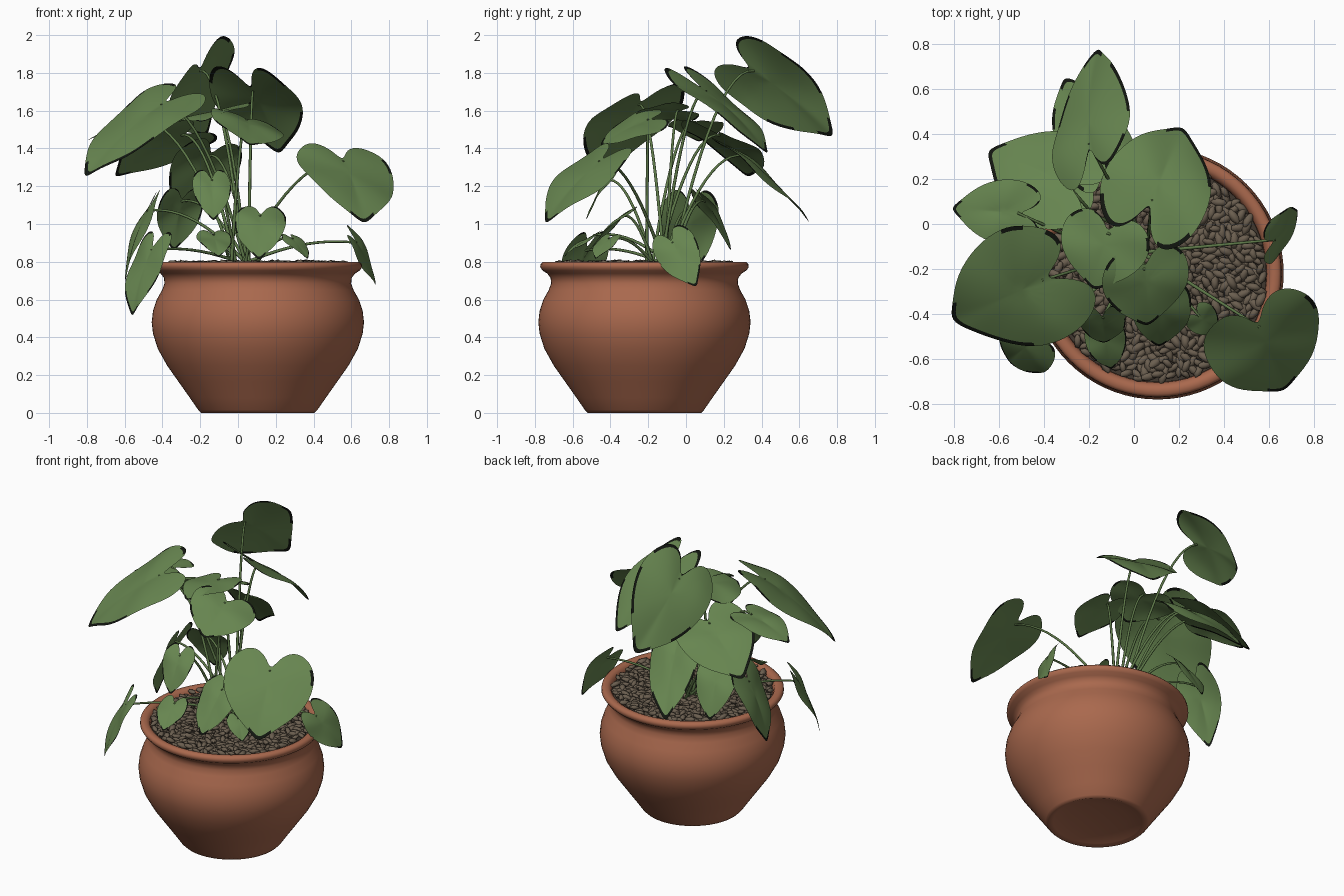
import bpy, bmesh, math, random
from mathutils import Vector, Matrix, Euler

random.seed(4)
if "Cube" in bpy.data.objects:
    bpy.data.objects.remove(bpy.data.objects["Cube"])


def material(name, rgb):
    mat = bpy.data.materials.new(name)
    mat.use_nodes = True
    mat.diffuse_color = (*rgb, 1)
    bsdf = mat.node_tree.nodes["Principled BSDF"]
    bsdf.inputs["Base Color"].default_value = (*rgb, 1)
    bsdf.inputs["Roughness"].default_value = 0.8
    return mat


terracotta = material("terracotta", (0.40, 0.14, 0.075))
leaf_green = material("leaf green", (0.135, 0.235, 0.08))
edge_black = material("withered edge black", (0.006, 0.008, 0.005))
stem_green = material("stem green", (0.11, 0.19, 0.065))
pebble_brown = material("pebble brown", (0.145, 0.112, 0.078))
soil_brown = material("soil brown", (0.05, 0.038, 0.028))

POT = Vector((0.105, -0.22, 0))
ROOT = Vector((0.04, -0.13, 0.76))


def add_mesh(name, bm, mats, location=(0, 0, 0)):
    mesh = bpy.data.meshes.new(name)
    bm.to_mesh(mesh)
    bm.free()
    for mat in mats:
        mesh.materials.append(mat)
    obj = bpy.data.objects.new(name, mesh)
    obj.location = location
    bpy.context.collection.objects.link(obj)
    return obj


def smooth(obj, degrees):
    bpy.ops.object.select_all(action='DESELECT')
    obj.select_set(True)
    bpy.context.view_layer.objects.active = obj
    bpy.ops.object.shade_smooth_by_angle(angle=math.radians(degrees))


# Pot: a lathed profile with a hollow foot, round belly and flared rim
def lathe(name, profile, mat):
    bm = bmesh.new()
    verts = [bm.verts.new((r, 0, z)) for r, z in profile]
    edges = [bm.edges.new(pair) for pair in zip(verts, verts[1:])]
    bmesh.ops.spin(bm, geom=verts + edges, cent=(0, 0, 0), axis=(0, 0, 1),
                   angle=math.tau, steps=72)
    bmesh.ops.remove_doubles(bm, verts=bm.verts, dist=0.0005)
    bmesh.ops.recalc_face_normals(bm, faces=bm.faces)
    smooth(add_mesh(name, bm, [mat], POT), 65)


lathe("pot", [
    (0, 0.035), (0.18, 0.028), (0.27, 0.01), (0.3, 0), (0.315, 0.015), (0.36, 0.08),
    (0.42, 0.165), (0.48, 0.25), (0.53, 0.34), (0.555, 0.42), (0.562, 0.48),
    (0.555, 0.54), (0.535, 0.6), (0.507, 0.65), (0.494, 0.685), (0.497, 0.715),
    (0.515, 0.738), (0.54, 0.754), (0.552, 0.772), (0.55, 0.788), (0.538, 0.799),
    (0.515, 0.8), (0.497, 0.79), (0.487, 0.765), (0.48, 0.7)], terracotta)
lathe("soil", [(0, 0.765), (0.485, 0.765)], soil_brown)

# Gravel: a layer of long tumbled pebbles
bm = bmesh.new()
for i in range(720):
    radius = 0.475 * math.sqrt((i + 0.5) / 720)
    spot = Matrix.Rotation(i * 2.39996, 4, 'Z') @ Vector((radius, 0, 0))
    spot.z = random.uniform(0.77, 0.793)
    turn = Euler((random.uniform(-0.5, 0.5), random.uniform(-0.4, 0.4),
                  random.uniform(0, math.tau)))
    size = random.uniform(0.85, 1.25)
    scale = Matrix.Diagonal((0.036 * size, 0.018 * size, 0.014 * size, 1))
    bmesh.ops.create_icosphere(
        bm, subdivisions=1, radius=1,
        matrix=Matrix.Translation(spot) @ turn.to_matrix().to_4x4() @ scale)
smooth(add_mesh("gravel", bm, [pebble_brown], POT), 70)

# Stems: one thin tube curve, one spline for each leaf
stems = bpy.data.curves.new("stems", 'CURVE')
stems.dimensions = '3D'
stems.bevel_depth = 0.008
stems.bevel_resolution = 2
stems.use_fill_caps = True
stems.materials.append(stem_green)
stems_obj = bpy.data.objects.new("stems", stems)
bpy.context.collection.objects.link(stems_obj)


def add_stem(end):
    start = ROOT + Vector((random.uniform(-0.08, 0.08), random.uniform(-0.08, 0.08), 0))
    control = start.lerp(end, 0.55)
    control.z = end.z + 0.04
    spline = stems.splines.new('POLY')
    spline.points.add(12)
    for i, point in enumerate(spline.points):
        t = i / 12
        place = start.lerp(control, t).lerp(control.lerp(end, t), t)
        point.co = (*place, 1)
        point.radius = 1.15 - 0.4 * t


# Leaves: heart-shaped sheets, arched along the midrib, wavy, with withered edges
HALF = [(0.86, 0.11), (0.65, 0.32), (0.38, 0.46), (0.1, 0.5), (-0.12, 0.46),
        (-0.28, 0.34), (-0.32, 0.2), (-0.2, 0.07)]
OUTLINE = [(1, 0)] + HALF + [(0, 0)] + [(u, -v) for u, v in reversed(HALF)]


def leaf(name, base, tip, width, roll=0, lobe=1):
    base, tip = Vector(base), Vector(tip)
    along = tip - base
    length = along.length
    flat = along.cross(Vector((0, 0, 1))).normalized()
    up = flat.cross(along).normalized()
    angle = math.radians(roll)
    side = flat * math.cos(angle) + up * math.sin(angle)
    normal = side.cross(along).normalized()
    phase = random.uniform(0, math.tau)

    def place(u, v):
        lift = 0.2 * u * (1 - u) + 0.12 * abs(v) - 0.35 * v * v
        lift += 0.1 * abs(v) * math.sin(7 * u + phase + 3 * v)
        reach = u * lobe if u < 0 else u
        return base + along * reach + side * (v * width) + normal * (lift * length)

    bm = bmesh.new()
    hub = bm.verts.new(place(0.2, 0))
    rings = [[bm.verts.new(place(0.2 + (u - 0.2) * k, v * k)) for u, v in OUTLINE]
             for k in (0.35, 0.7, 0.98, 1)]
    count = len(OUTLINE)
    for i in range(count):
        j = (i + 1) % count
        bm.faces.new((hub, rings[0][i], rings[0][j]))
        for inner, outer in zip(rings, rings[1:]):
            face = bm.faces.new((inner[i], outer[i], outer[j], inner[j]))
        # The tip always withers, the rest of the edge in patches
        if i in (0, count - 1) or random.random() < 0.35:
            face.material_index = 1
    bmesh.ops.recalc_face_normals(bm, faces=bm.faces)
    if sum(f.normal.dot(normal) for f in bm.faces) < 0:
        bmesh.ops.reverse_faces(bm, faces=bm.faces)
    obj = add_mesh(name, bm, [leaf_green, edge_black])
    smooth(obj, 80)
    subdivision = obj.modifiers.new("soft outline", 'SUBSURF')
    subdivision.levels = subdivision.render_levels = 2
    add_stem(base)


# Tall leaves of the crown
leaf("back_top_leaf", (-0.2, 0.36, 1.81), (-0.16, 0.79, 1.45), 0.5, 52)
leaf("back_crown_leaf", (0.08, 0.11, 1.7), (0.22, 0.44, 1.36), 0.5, 0, 1.5)
leaf("back_right_leaf", (-0.3, 0.18, 1.47), (-0.66, 0.33, 1.24), 0.48, -18)
leaf("back_low_leaf", (-0.15, 0.3, 1.36), (-0.31, 0.66, 0.99), 0.36, -18)
leaf("large_right_leaf", (-0.41, -0.25, 1.63), (-0.82, -0.43, 1.23), 0.58, 12)
leaf("far_right_leaf", (-0.52, 0.05, 1.54), (-0.82, 0.07, 1.43), 0.3)
leaf("middle_crown_leaf", (-0.12, -0.04, 1.6), (-0.18, -0.3, 1.54), 0.42, -12)
leaf("front_crown_leaf", (0.05, -0.2, 1.55), (0.06, -0.46, 1.41), 0.42, 18)
leaf("large_left_leaf", (0.56, -0.46, 1.33), (0.67, -0.75, 0.99), 0.56, 8)

# Low leaves hanging over the rim
leaf("right_hanging_leaf", (-0.48, 0.02, 1.07), (-0.6, 0, 0.68), 0.32)
leaf("front_hanging_leaf", (-0.46, -0.53, 0.86), (-0.56, -0.61, 0.5), 0.29)
leaf("left_hanging_leaf", (0.63, -0.07, 0.9), (0.73, 0.06, 0.66), 0.24, -60)

# Small young leaves in the middle
leaf("front_middle_leaf", (0.12, -0.34, 1.04), (0.11, -0.55, 0.8), 0.28)
leaf("front_small_leaf", (-0.13, -0.49, 0.94), (-0.1, -0.65, 0.82), 0.19)
leaf("upper_small_leaf", (-0.14, -0.42, 1.23), (-0.13, -0.53, 1.01), 0.21)
leaf("left_small_leaf", (0.29, -0.41, 0.92), (0.37, -0.48, 0.81), 0.15)
leaf("back_small_leaf", (-0.3, 0.1, 1.12), (-0.34, 0.24, 0.85), 0.26)
